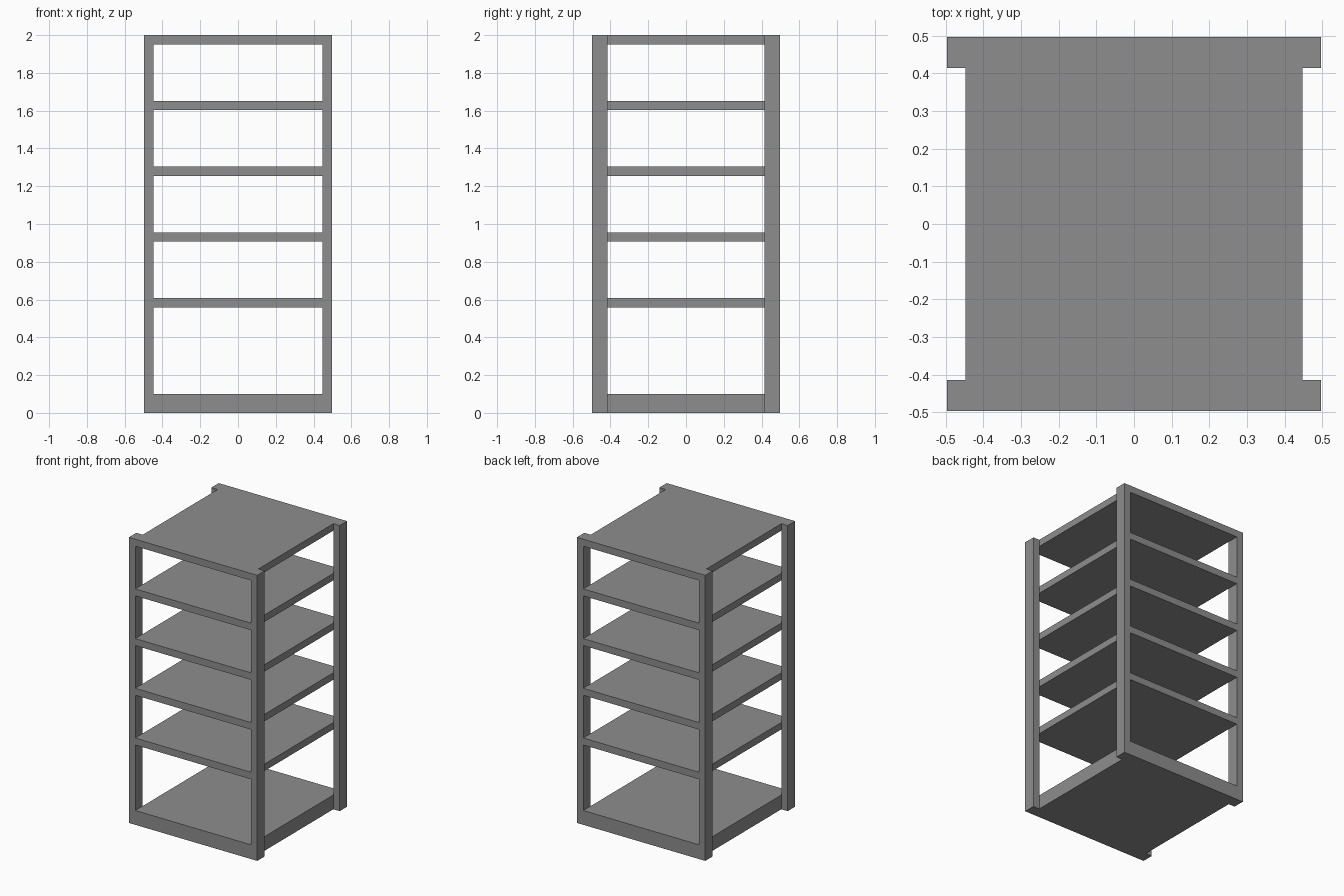
import bpy

if "Cube" in bpy.data.objects:
    bpy.data.objects.remove(bpy.data.objects["Cube"])

HALF = 0.497      # outer half width and depth
INNER = 0.448     # half width of the decks, inner face of the posts
POST_Y = 0.415    # inner end of the posts in depth
THICK = 0.049     # shelf thickness
PITCH = 0.348     # shelf spacing

# Dark grey finish
dark = bpy.data.materials.new("dark_grey")
dark.diffuse_color = (0.267, 0.267, 0.267, 1)
dark.use_nodes = True
dark.node_tree.nodes["Principled BSDF"].inputs["Base Color"].default_value = dark.diffuse_color


def box(name, lo, hi):
    size = [b - a for a, b in zip(lo, hi)]
    mid = [(a + b) / 2 for a, b in zip(lo, hi)]
    bpy.ops.mesh.primitive_cube_add(size=1, location=mid)
    ob = bpy.context.object
    ob.name = name
    ob.scale = size
    bpy.ops.object.transform_apply(location=True, rotation=False, scale=True)
    ob.data.materials.append(dark)
    return ob


# Four corner posts, one mirrored across both axes
posts = box("corner_posts", (INNER, POST_Y, 0), (HALF, HALF, 2))
mirror = posts.modifiers.new("Mirror", 'MIRROR')
mirror.use_axis = (True, True, False)
mirror.use_mirror_merge = False

# Thick base deck
box("base_deck", (-INNER, -HALF, 0), (INNER, HALF, 0.1))

# Four shelves and the top deck, flush with the posts front and back
for i in range(5):
    top = 2 - PITCH * (4 - i)
    name = "top_deck" if i == 4 else f"shelf_{i + 1}"
    box(name, (-INNER, -HALF, top - THICK), (INNER, HALF, top))
